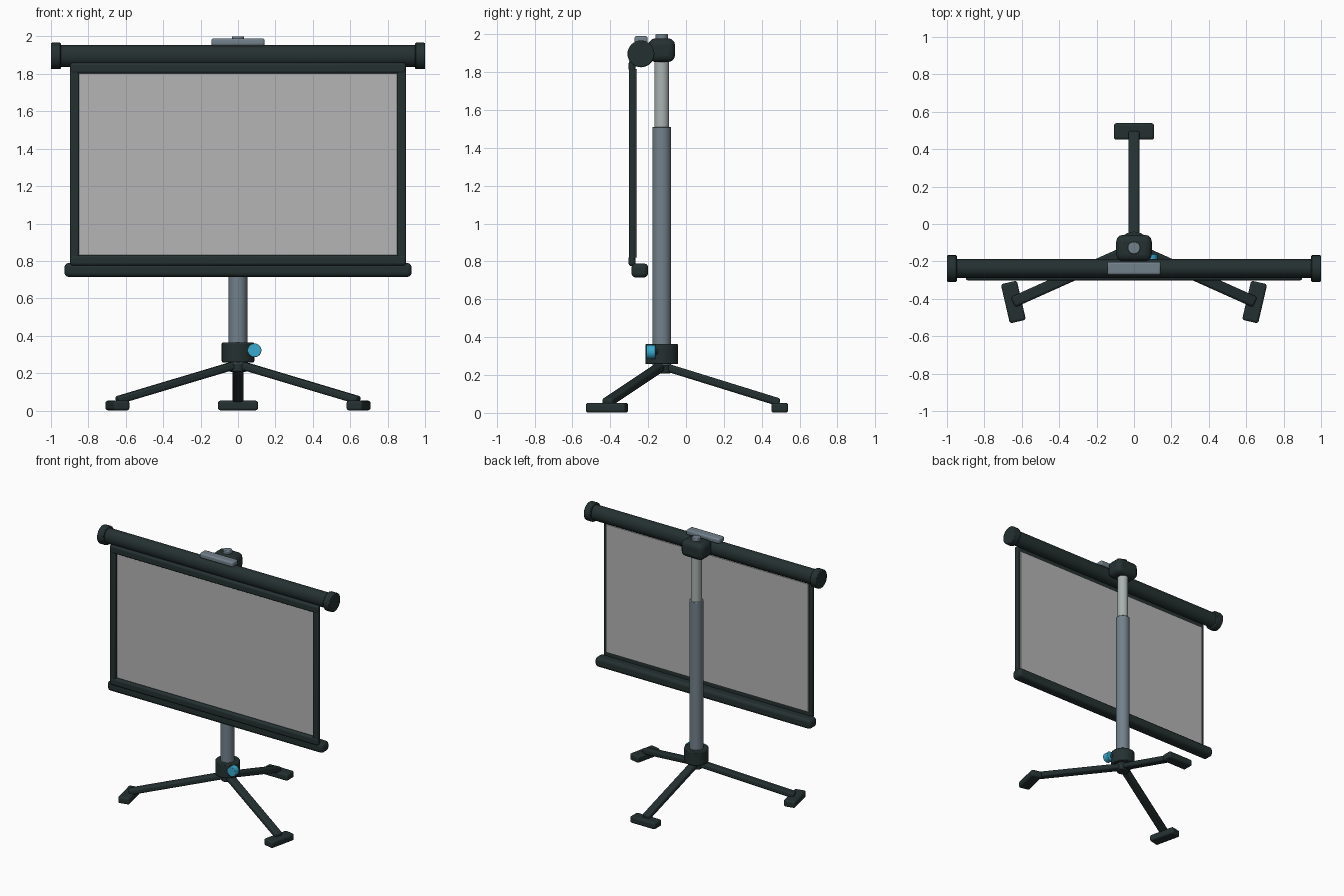
import bpy
from math import radians, pi
from mathutils import Vector, Matrix

cube = bpy.data.objects.get("Cube")
if cube:
    bpy.data.objects.remove(cube, do_unlink=True)


def material(name, r, g, b):
    m = bpy.data.materials.new(name)
    m.use_nodes = True
    m.diffuse_color = (r, g, b, 1)
    m.node_tree.nodes["Principled BSDF"].inputs["Base Color"].default_value = (r, g, b, 1)
    return m


DARK = material("dark_green_black", 0.018, 0.03, 0.03)
STEEL = material("blue_grey_metal", 0.17, 0.22, 0.26)
LIGHT = material("light_grey_metal", 0.40, 0.45, 0.44)
FABRIC = material("screen_grey", 0.46, 0.46, 0.46)
CYAN = material("knob_blue", 0.04, 0.40, 0.62)


def finish(name, mat, bevel=0.0, segments=3):
    ob = bpy.context.object
    ob.name = name
    ob.data.materials.append(mat)
    bpy.ops.object.transform_apply(location=False, rotation=False, scale=True)
    if bevel:
        mod = ob.modifiers.new("Rounded edges", 'BEVEL')
        mod.width = bevel
        mod.segments = segments
        mod.limit_method = 'ANGLE'
        mod.angle_limit = radians(40)
    bpy.ops.object.shade_smooth_by_angle(angle=radians(35))
    return ob


def box(name, lo, hi, mat, bevel=0.0, segments=3):
    lo, hi = Vector(lo), Vector(hi)
    bpy.ops.mesh.primitive_cube_add(size=1, location=(lo + hi) / 2)
    bpy.context.object.scale = hi - lo
    return finish(name, mat, bevel, segments)


def rod(name, start, end, radius, mat, bevel=0.0, sides=32):
    start, end = Vector(start), Vector(end)
    axis = end - start
    bpy.ops.mesh.primitive_cylinder_add(vertices=sides, radius=radius, depth=axis.length,
                                        location=(start + end) / 2,
                                        rotation=axis.to_track_quat('Z', 'Y').to_euler())
    return finish(name, mat, bevel, 2)


POLE_Y = -0.128
TUBE_Y, TUBE_Z = -0.238, 1.896

# Telescopic pole
rod("lower_pole", (0, POLE_Y, 0.25), (0, POLE_Y, 1.51), 0.05, STEEL, 0.004)
rod("upper_pole", (0, POLE_Y, 1.45), (0, POLE_Y, 1.93), 0.039, LIGHT)
rod("pole_tip", (0, POLE_Y, 1.9), (0, POLE_Y, 2.0), 0.033, STEEL, 0.005)
box("pole_head", (-0.095, -0.198, 1.853), (0.095, -0.058, 1.978), DARK, 0.035)

# Roller case with end caps and carrying handle
tube = rod("roller_case", (-0.96, TUBE_Y, TUBE_Z), (0.96, TUBE_Y, TUBE_Z), 0.055, DARK)
tube.data.transform(Matrix.Diagonal((0.93, 1.06, 1, 1)))
for side, label in ((1, "left"), (-1, "right")):
    rod(label + "_end_cap", (side * 0.947, TUBE_Y, TUBE_Z), (side, TUBE_Y, TUBE_Z),
        0.071, DARK, 0.006)
box("carry_handle", (-0.143, -0.272, 1.95), (0.143, -0.202, 1.99), STEEL, 0.012)

# Screen and its border
box("screen_sheet", (-0.87, -0.267, 0.82), (0.87, -0.258, 1.815), FABRIC)
for side, label in ((1, "left"), (-1, "right")):
    xs = sorted((side * 0.85, side * 0.898))
    box(label + "_border", (xs[0], -0.30, 0.81), (xs[1], -0.267, 1.82), DARK, 0.008)
box("top_border", (-0.898, -0.303, 1.802), (0.898, -0.266, 1.86), DARK, 0.014)
box("bottom_border", (-0.898, -0.303, 0.775), (0.898, -0.266, 0.832), DARK, 0.014)
box("bottom_bar", (-0.928, -0.288, 0.715), (0.928, -0.2, 0.789), DARK, 0.022)

# Hub and clamp knob
rod("hub", (0, POLE_Y, 0.258), (0, POLE_Y, 0.363), 0.087, DARK, 0.006)
rod("hub_base", (0, POLE_Y, 0.207), (0, POLE_Y, 0.262), 0.047, DARK, 0.008)
rod("clamp_knob", (0.088, -0.208, 0.322), (0.088, -0.16, 0.322), 0.037, CYAN, 0.004)
rod("knob_stem", (0.08, -0.17, 0.322), (0.05, -0.13, 0.322), 0.018, DARK)


# Tripod legs with flat feet
def leg(label, end, foot_turn):
    start = Vector((0, POLE_Y, 0.248))
    axis = Vector(end) - start
    bpy.ops.mesh.primitive_cube_add(size=1, location=start + axis / 2,
                                    rotation=axis.to_track_quat('Y', 'Z').to_euler())
    bpy.context.object.scale = (0.06, axis.length, 0.042)
    finish(label + "_leg", DARK, 0.013)
    bpy.ops.mesh.primitive_cube_add(size=1, location=(end[0], end[1], 0.027),
                                    rotation=(0, 0, foot_turn))
    bpy.context.object.scale = (0.215, 0.088, 0.052)
    finish(label + "_foot", DARK, 0.013)


leg("back", (0, 0.495, 0.055), 0)
leg("front_left", (0.645, -0.417, 0.055), pi / 2 - radians(13))
leg("front_right", (-0.645, -0.417, 0.055), pi / 2 + radians(13))
